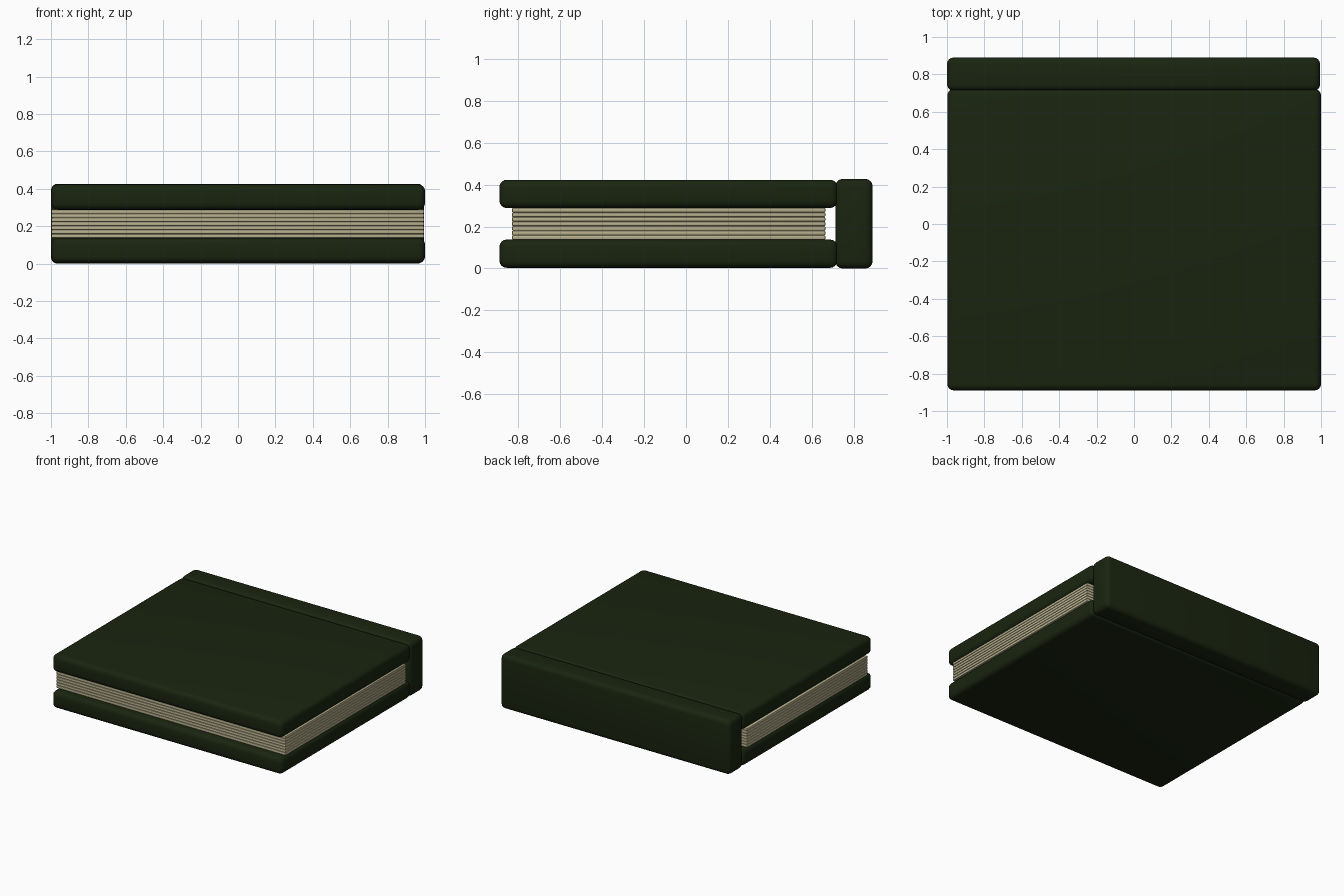
import bpy

if "Cube" in bpy.data.objects:
    bpy.data.objects.remove(bpy.data.objects["Cube"])


def material(name, color):
    m = bpy.data.materials.new(name)
    m.diffuse_color = (*color, 1)
    m.use_nodes = True
    m.node_tree.nodes["Principled BSDF"].inputs["Base Color"].default_value = m.diffuse_color
    return m


cover_green = material("cover_green", (0.010, 0.018, 0.005))
paper = material("paper", (0.48, 0.44, 0.27))


def rounded_box(name, x, y, z, mat, bevel, segments):
    """Bevelled box from (min, max) ranges on each axis."""
    ranges = (x, y, z)
    bpy.ops.mesh.primitive_cube_add(size=1, location=[(a + b) / 2 for a, b in ranges])
    ob = bpy.context.object
    ob.name = name
    ob.scale = [b - a for a, b in ranges]
    bpy.ops.object.transform_apply(location=False, rotation=False, scale=True)
    ob.data.materials.append(mat)
    mod = ob.modifiers.new("Bevel", "BEVEL")
    mod.width = bevel
    mod.segments = segments
    bpy.ops.object.modifier_apply(modifier=mod.name)
    bpy.ops.object.shade_smooth_by_angle()
    return ob


# Covers
rounded_box("bottom_cover", (-0.998, 1.0), (-0.89, 0.722), (0.003, 0.138), cover_green, 0.035, 4)
rounded_box("top_cover", (-0.998, 1.0), (-0.89, 0.722), (0.288, 0.423), cover_green, 0.035, 4)

# Spine
rounded_box("spine", (-1.0, 0.995), (0.712, 0.89), (0.0, 0.427), cover_green, 0.035, 4)

# Stacked pages between the covers
count, low, high = 7, 0.137, 0.289
step = (high - low) / count
for i in range(count):
    z = low + i * step
    rounded_box(f"page_{i + 1}", (-0.998, 0.995), (-0.83, 0.665), (z, z + step), paper, 0.006, 2)
